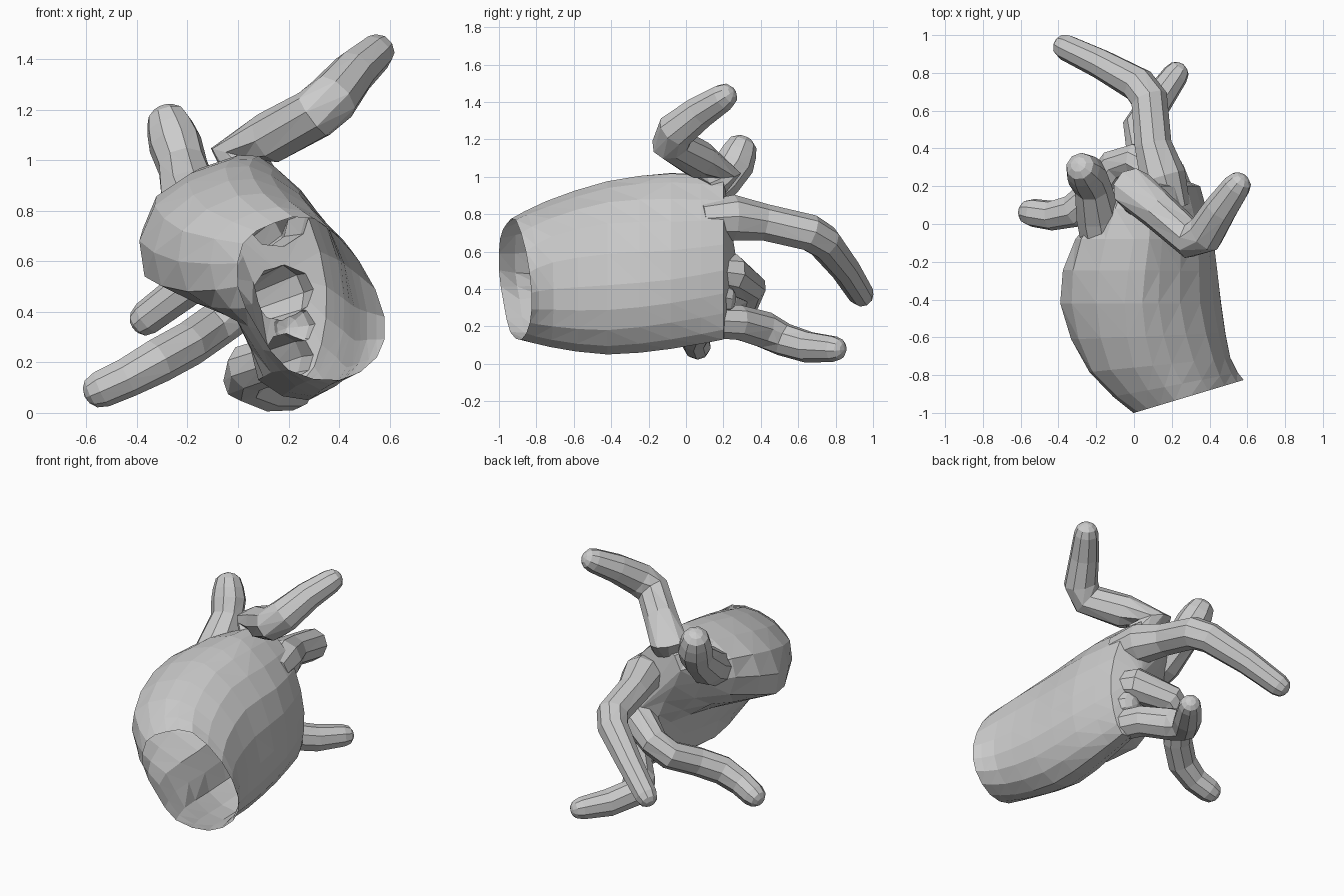
import bpy, bmesh, math
from mathutils import Vector

if "Cube" in bpy.data.objects:
    bpy.data.objects.remove(bpy.data.objects["Cube"])


def catmull(a, b, c, d, t):
    return 0.5 * (2 * b + (c - a) * t + (2 * a - 5 * b + 4 * c - d) * t * t
                  + (3 * b - a - 3 * c + d) * t ** 3)


def smooth_path(pts, closed):
    """Keep every point and add a rounded midpoint between neighbours."""
    n, out = len(pts), []
    for i in range(n if closed else n - 1):
        pick = (lambda k: pts[k % n]) if closed else (lambda k: pts[max(0, min(n - 1, k))])
        out += [pts[i], catmull(pick(i - 1), pick(i), pick(i + 1), pick(i + 2), 0.5)]
    return out if closed else out + [pts[-1]]


def loft(name, rings, cap_start, cap_end):
    """Closed triangulated skin over rings, with a fan at both ends."""
    bm = bmesh.new()
    rows = [[bm.verts.new(p) for p in r] for r in rings]
    n = len(rows[0])
    for a, b in zip(rows, rows[1:]):
        for i in range(n):
            j = (i + 1) % n
            bm.faces.new((a[i], a[j], b[j], b[i]))
    for row, tip in ((rows[0], cap_start), (rows[-1], cap_end)):
        v = bm.verts.new(tip)
        for i in range(n):
            bm.faces.new((row[i], row[(i + 1) % n], v))
    bmesh.ops.triangulate(bm, faces=[f for f in bm.faces if len(f.verts) == 4])
    bmesh.ops.recalc_face_normals(bm, faces=bm.faces)
    me = bpy.data.meshes.new(name)
    bm.to_mesh(me)
    bm.free()
    ob = bpy.data.objects.new(name, me)
    bpy.context.collection.objects.link(ob)
    return ob


def finger(name, joints, sides=9):
    """Bent tube through (x, y, z, radius) joints with a rounded tip."""
    pts = [Vector(j[:3]) for j in joints]
    rad = [j[3] for j in joints]
    d = (pts[-1] - pts[-2]).normalized()
    tip, r = pts[-1], rad[-1]
    pts += [tip + d * r * 0.6, tip + d * r * 0.88]
    rad += [r * 0.8, r * 0.45]
    rings, side = [], None
    for i, p in enumerate(pts):
        t = Vector((0, 0, 0))
        if i > 0:
            t += (p - pts[i - 1]).normalized()
        if i < len(pts) - 1:
            t += (pts[i + 1] - p).normalized()
        t.normalize()
        ref = side if side else t.orthogonal()
        side = (ref - t * ref.dot(t)).normalized()
        up = t.cross(side)
        rings.append([p + rad[i] * (side * math.cos(a) + up * math.sin(a))
                      for a in (2 * math.pi * k / sides for k in range(sides))])
    return loft(name, rings, pts[0], tip + d * r)


# Palm and wrist: cross-sections (x, z) from the cut wrist to the knuckles
wrist = [(.14, .75), (.3, .77), (.48, .6), (.58, .38), (.55, .22),
         (.4, .13), (.2, .17), (.08, .33), (0, .5), (.02, .67)]
heel = [(0, .86), (.2, .84), (.42, .68), (.51, .4), (.48, .2),
        (.33, .09), (.13, .16), (0, .36), (-.2, .48), (-.22, .72)]
middle = [(-.05, .97), (.13, .94), (.35, .75), (.46, .42), (.43, .18),
          (.28, .05), (.08, .13), (.0, .38), (-.37, .54), (-.33, .82)]
upper = [(0, 1.02), (.15, .97), (.34, .76), (.42, .45), (.39, .22),
         (.27, .08), (.1, .16), (.02, .43), (-.27, .64), (-.28, .88)]
knuckles = [(.02, 1.0), (.14, .95), (.28, .77), (.35, .5), (.33, .27),
            (.26, .13), (.14, .18), (.09, .42), (.02, .62), (-.1, .86)]
stations = [
    [Vector((x, -1 + .3 * x, z)) for x, z in wrist],
    [Vector((x, -.76 + .1 * x, z)) for x, z in heel],
    [Vector((x, -.42, z)) for x, z in middle],
    [Vector((x, -.08, z)) for x, z in upper],
    [Vector((x, .2, z)) for x, z in knuckles],
]
stations = [smooth_path(s, True) for s in stations]
columns = [smooth_path(list(c), False) for c in zip(*stations)]
hand = loft("hand", list(zip(*columns)), Vector((.3, -.91, .45)), Vector((.17, .27, .55)))

# Fingers and thumb
parts = [
    finger("index_finger", [(.06, .1, .93, .1), (.0, .18, 1.02, .115), (.13, .07, 1.09, .105),
                            (.3, -.08, 1.18, .105), (.38, -.05, 1.25, .105),
                            (.46, .08, 1.35, .09), (.545, .2, 1.425, .075)]),
    finger("thumb", [(-.15, -.15, .76, .12), (-.19, .05, .86, .12), (-.22, .2, .98, .1),
                     (-.25, .26, 1.07, .107), (-.27, .285, 1.13, .095)]),
    finger("middle_finger", [(.2, .08, .77, .1), (.15, .25, .78, .125), (.1, .42, .755, .1),
                             (.08, .66, .7, .1), (.02, .74, .65, .095),
                             (-.18, .85, .51, .08), (-.36, .935, .375, .07)]),
    finger("ring_finger", [(.25, .1, .5, .09), (.18, .24, .48, .11), (.0, .34, .41, .09),
                           (-.1, .31, .34, .09), (-.2, .17, .27, .09),
                           (-.32, .07, .205, .09), (-.44, .045, .14, .08),
                           (-.54, .06, .095, .075)]),
    finger("little_finger", [(.25, .08, .23, .09), (.17, .28, .22, .095), (.05, .42, .18, .1),
                             (.03, .52, .13, .09), (.12, .65, .09, .085), (.22, .79, .08, .07)]),
    finger("finger_web", [(.24, .1, .36, .1), (.22, .17, .35, .1)]),
]

# Fuse the fingers into the palm
for p in parts:
    mod = hand.modifiers.new(p.name, 'BOOLEAN')
    mod.operation, mod.solver, mod.object = 'UNION', 'EXACT', p
    mod.use_self = True
depsgraph = bpy.context.evaluated_depsgraph_get()
fused = bpy.data.meshes.new_from_object(hand.evaluated_get(depsgraph))
hand.modifiers.clear()
hand.data = fused
for p in parts:
    bpy.data.objects.remove(p)

# Open the wrist: remove the faces lying on the slanted cut
bm = bmesh.new()
bm.from_mesh(fused)
cut = [f for f in bm.faces if f.calc_center_median().y < -.7
       and all(abs(v.co.y + 1 - .3 * v.co.x) < .003 for v in f.verts)]
bmesh.ops.delete(bm, geom=cut, context='FACES')
bm.to_mesh(fused)
bm.free()
